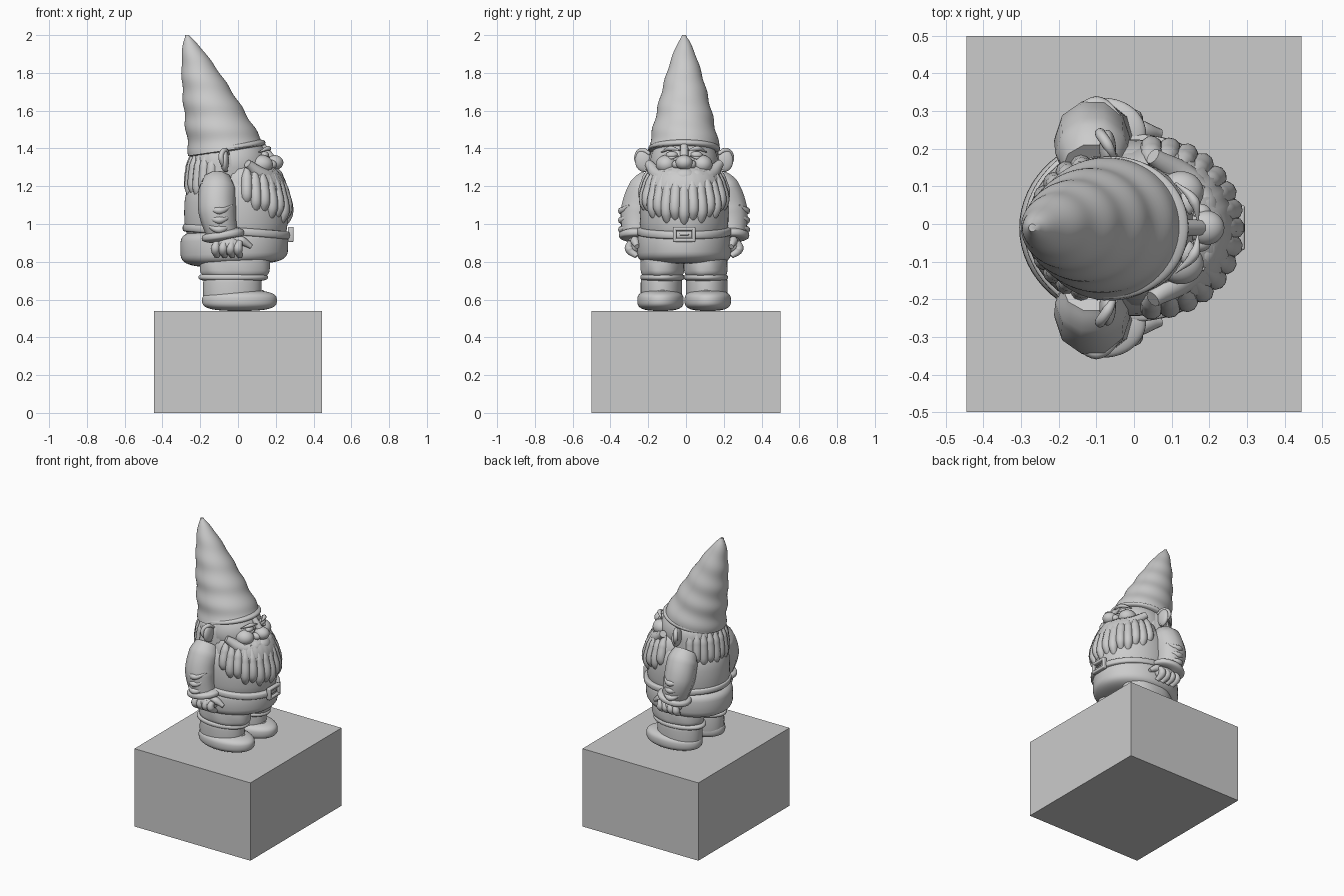
import bpy, bmesh
from math import sin, cos, pi, radians

if "Cube" in bpy.data.objects:
    bpy.data.objects.remove(bpy.data.objects["Cube"])

stone = bpy.data.materials.new("grey_stone")
stone.use_nodes = True
GREY = (.6, .6, .6, 1)
stone.diffuse_color = GREY
stone.node_tree.nodes["Principled BSDF"].inputs["Base Color"].default_value = GREY
MIDDLE = -.01  # the figure's middle plane in y


def finish(bm, name, smooth=True):
    """Turn a bmesh into a finished object."""
    bmesh.ops.recalc_face_normals(bm, faces=bm.faces)
    mesh = bpy.data.meshes.new(name)
    bm.to_mesh(mesh)
    bm.free()
    mesh.materials.append(stone)
    obj = bpy.data.objects.new(name, mesh)
    bpy.context.collection.objects.link(obj)
    bpy.ops.object.select_all(action="DESELECT")
    obj.select_set(True)
    bpy.context.view_layer.objects.active = obj
    if smooth:
        bpy.ops.object.shade_smooth_by_angle(angle=radians(50))
    return obj


def skin(name, rings):
    """Join closed rings of points into a capped surface."""
    bm = bmesh.new()
    loops = [[bm.verts.new(point) for point in ring] for ring in rings]
    for low, high in zip(loops, loops[1:]):
        for i in range(len(low)):
            bm.faces.new((low[i - 1], low[i], high[i], high[i - 1]))
    bm.faces.new(loops[0])
    bm.faces.new(loops[-1])
    return finish(bm, name)


def oval(x, y, z, rx, ry, sides, tilt=0, flutes=0, depth=0, twist=0):
    """One ring; flutes ripple its outline and tilt lifts its front."""
    ring = []
    for i in range(sides):
        a = 2 * pi * i / sides
        ripple = 1 + depth * sin(flutes * a + twist * z)
        ring.append((x + rx * ripple * cos(a), MIDDLE + y + ry * ripple * sin(a),
                     z + tilt * cos(a)))
    return ring


def solid(name, at, size, power=2, side=1, sides=64, **shape):
    """Rounded solid: power 2 is an ellipsoid, higher values are more like a drum."""
    x, y, z = at
    rx, ry, rz = size
    rings = []
    steps = 24
    for k in range(steps + 1):
        a = (k / steps - .5) * pi * .99
        rise = abs(sin(a)) ** (2 / power) * (1 if a > 0 else -1)
        swell = cos(a) ** (2 / power)
        rings.append(oval(x, side * y, z + rz * rise, rx * swell, ry * swell, sides, **shape))
    return skin(name, rings)


def tube(name, base, offsets, radius, side=1, ends=.2):
    """Round strand through offsets from a base point, thinner at its ends."""
    curve = bpy.data.curves.new(name, "CURVE")
    curve.dimensions = "3D"
    curve.bevel_depth = radius
    curve.bevel_resolution = 3
    curve.resolution_u = 8
    curve.use_fill_caps = True
    spline = curve.splines.new("BEZIER")
    spline.bezier_points.add(len(offsets) - 1)
    last = len(offsets) - 1
    for k, (point, offset) in enumerate(zip(spline.bezier_points, offsets)):
        x, y, z = (b + o for b, o in zip(base, offset))
        point.co = (x, MIDDLE + side * y, z)
        point.handle_left_type = point.handle_right_type = "AUTO"
        point.radius = ends if k in (0, last) else 1
    source = bpy.data.objects.new(name, curve)
    bpy.context.collection.objects.link(source)
    bpy.context.view_layer.update()
    bm = bmesh.new()
    bm.from_mesh(source.to_mesh())
    source.to_mesh_clear()
    bpy.data.objects.remove(source)
    return finish(bm, name)


def lock(name, angle, centre, reach, top, bottom, bulge, radius):
    """Strand of hair hanging at an angle around a vertical axis."""
    points = []
    for t in (0, .3, .7, 1):
        out = reach + bulge * sin(pi * t ** 1.5)
        points.append((out * cos(angle), out * sin(angle), top + (bottom - top) * t))
    return tube(name, (centre, 0, 0), points, radius)


def block(name, at, size, bevel=0):
    bm = bmesh.new()
    bmesh.ops.create_cube(bm, size=1)
    for vert in bm.verts:
        vert.co = [a + c * s for a, c, s in zip(at, vert.co, size)]
    if bevel:
        bmesh.ops.bevel(bm, geom=bm.edges[:], offset=bevel, segments=3,
                        profile=.5, affect="EDGES")
    return finish(bm, name, smooth=bevel > 0)


# Pedestal
block("pedestal", (0, 0, .27), (.89, 1, .54))

# Pointed hat, leaning back, with soft spiral folds and a rolled brim
hat = []
steps = 44
for k in range(steps):
    t = k / steps
    width = .2 * (1 - t) ** .65
    hat.append(oval(-.06 - .21 * t, 0, 1.39 + .61 * t, width, width * .95, 64,
                    tilt=.03 * (1 - t), flutes=1, depth=.025, twist=48))
hat.append(oval(-.27, 0, 2, .01, .01, 64))
skin("hat", hat)
solid("hat_brim", (-.06, 0, 1.4), (.205, .19, .025), power=3, tilt=.03)

# Head and back hair
solid("head", (-.03, 0, 1.32), (.19, .18, .17))
solid("back_hair", (-.08, 0, 1.26), (.175, .19, .16), power=4, flutes=24, depth=.02, twist=8)
for i in range(11):
    lock("hair_lock", radians(110 + 14 * i), -.08, .16, 1.39, 1.1 + .02 * (i % 2), .02, .028)

# Coat skirt, torso, belt and buckle
solid("coat_skirt", (-.02, 0, .88), (.285, .25, .1), power=4, tilt=.01)
solid("coat_torso", (-.01, 0, 1.06), (.275, .235, .23), power=2.8)
solid("belt", (-.005, 0, .96), (.288, .25, .025), power=6, tilt=-.02)
for s in (-1, 1):
    block("buckle_side", (.28, MIDDLE + s * .05, .945), (.03, .02, .08), .007)
    block("buckle_bar", (.28, MIDDLE, .945 + s * .03), (.03, .11, .02), .007)
block("buckle_tongue", (.28, MIDDLE, .945), (.02, .05, .01), .004)

# Beard: a fluted mass with overlapping locks, shorter at the sides
solid("beard", (.055, 0, 1.16), (.21, .215, .19), power=2.5, tilt=-.02,
      flutes=30, depth=.02)
for i in range(-7, 8):
    angle = radians(13 * i)
    rise = .09 * (1 - cos(angle))
    lock("beard_lock", angle, .05, .17, 1.27 + rise / 2, .96 + rise + .025 * (i % 2),
         .045, .03)

# Middle of the face
face = (.15, 0, 1.3)
solid("nose", (.19, 0, 1.325), (.05, .046, .04))
tube("nose_bridge", face, [(-.03, 0, .12), (.01, 0, .07), (.04, 0, .03)], .022, ends=1)
solid("lower_lip", (.18, 0, 1.25), (.06, .07, .05))

for s in (-1, 1):
    # Sides of the face
    solid("nostril", (.175, .04, 1.315), (.03, .024, .024), side=s, sides=24)
    solid("cheek", (.125, .095, 1.315), (.06, .055, .05), side=s, sides=32)
    solid("eye", (.14, .065, 1.365), (.024, .032, .02), side=s, sides=24)
    tube("eyebrow", face, [(.02, .02, .09), (.01, .07, .1), (-.04, .12, .08)], .014, s)
    tube("lower_lid", face, [(.01, .03, .06), (.01, .07, .05), (-.02, .1, .06)], .009, s)
    tube("moustache", face, [(.045, -.01, -.035), (.03, .06, -.05), (-.01, .12, -.05),
                             (-.1, .19, .02)], .045, s, ends=.5)

    # Ear
    solid("ear", (-.07, .21, 1.335), (.022, .05, .06), side=s, sides=32)
    tube("ear_rim", (-.07, .2, 1.34), [(.02, -.02, .03), (0, .02, .05), (-.02, .05, .02),
                                       (-.01, .04, -.02), (.01, 0, -.06)], .014, s, ends=.5)

    # Sleeve with folds, and cuff
    shoulder = (-.11, .22, 1.15)
    tube("sleeve", shoulder, [(0, -.06, .08), (0, -.02, .03), (0, .02, -.08),
                              (.03, .03, -.22)], .1, s, ends=.8)
    for k in range(3):
        tube("sleeve_fold", shoulder, [(-.06, .07, -.05 - .05 * k), (.01, .11, -.08 - .05 * k),
                                       (.08, .07, -.05 - .05 * k)], .02, s)
    solid("cuff", (-.08, .25, .94), (.112, .095, .027), power=3, side=s, tilt=.015)

    # Hand
    solid("palm", (-.055, .255, .885), (.08, .05, .05), side=s, sides=32)
    for k in range(4):
        tube("finger", (-.12 + .04 * k, .28, .87), [(.01, 0, .04), (0, .01, 0),
                                                    (.01, -.03, -.04)], .025, s, ends=.6)
    tube("thumb", (.02, .26, .91), [(-.05, .01, .01), (0, 0, 0), (.05, -.01, -.03)],
         .025, s, ends=.5)

    # Trouser leg and boot
    solid("trouser_leg", (-.015, .115, .78), (.185, .115, .07), power=4, side=s,
          flutes=7, depth=.01, twist=40)
    solid("boot_cuff", (-.025, .115, .718), (.185, .117, .024), power=3, side=s)
    solid("boot_shaft", (-.03, .12, .65), (.155, .11, .09), power=5, side=s)
    solid("boot_foot", (.008, .125, .595), (.198, .123, .055), power=3, side=s)
    for k in range(2):
        tube("boot_lace", (.13 + .025 * k, .115, .645 - .01 * k),
             [(-.01, -.03, 0), (0, 0, 0), (-.01, .03, 0)], .006, s)
